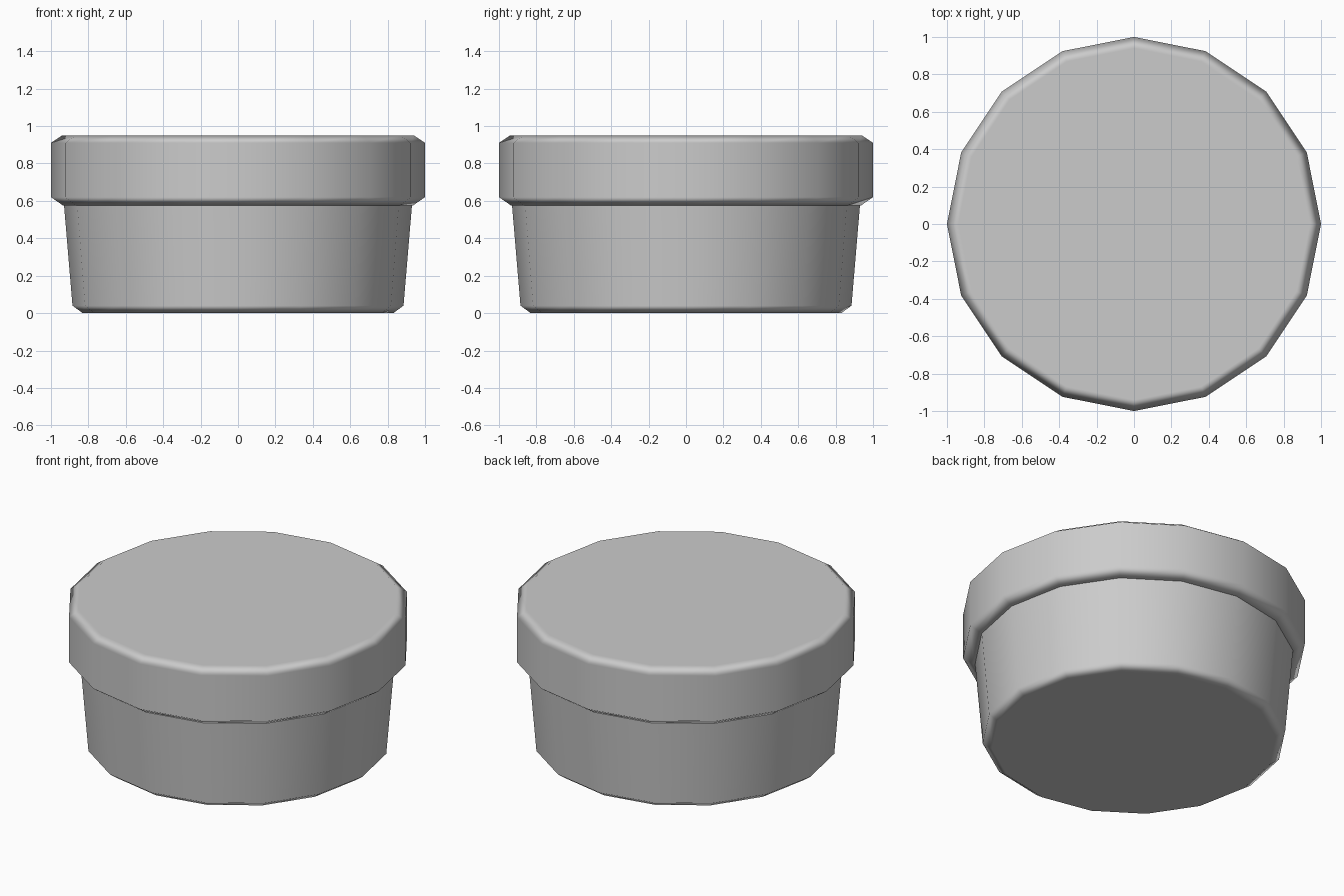
import bpy
import bmesh
from math import cos, sin, tau

SIDES = 16

cube = bpy.data.objects.get("Cube")
if cube:
    bpy.data.objects.remove(cube, do_unlink=True)

grey = bpy.data.materials.new("light grey")
grey.use_nodes = True
grey.diffuse_color = (0.6, 0.6, 0.6, 1)
grey.node_tree.nodes["Principled BSDF"].inputs["Base Color"].default_value = (0.6, 0.6, 0.6, 1)


def turned_part(name, profile, cap_top=True):
    """Sweep a (radius, height) profile, listed bottom to top, round the z axis."""
    bm = bmesh.new()
    rings = [[bm.verts.new((r * cos(tau * i / SIDES), r * sin(tau * i / SIDES), z))
              for i in range(SIDES)] for r, z in profile]
    for low, high in zip(rings, rings[1:]):
        for i in range(SIDES):
            j = (i + 1) % SIDES
            bm.faces.new((low[i], low[j], high[j], high[i]))
    bm.faces.new(rings[0][::-1])
    if cap_top:
        bm.faces.new(rings[-1])
    for face in bm.faces:
        face.smooth = True
    mesh = bpy.data.meshes.new(name)
    bm.to_mesh(mesh)
    bm.free()
    mesh.materials.append(grey)
    obj = bpy.data.objects.new(name, mesh)
    bpy.context.collection.objects.link(obj)
    # Large faces stay flat while the bevels carry the shading gradient
    weighted = obj.modifiers.new("Weighted Normal", 'WEIGHTED_NORMAL')
    weighted.weight = 100
    return obj


# Tapered body with a bevelled base, hidden under the lid at its top
turned_part("pot_body", [(0.83, 0), (0.885, 0.04), (0.93, 0.575)], cap_top=False)

# Overhanging lid, bevelled above and below
turned_part("lid", [(0.935, 0.575), (1, 0.62), (1, 0.91), (0.94, 0.95)])
